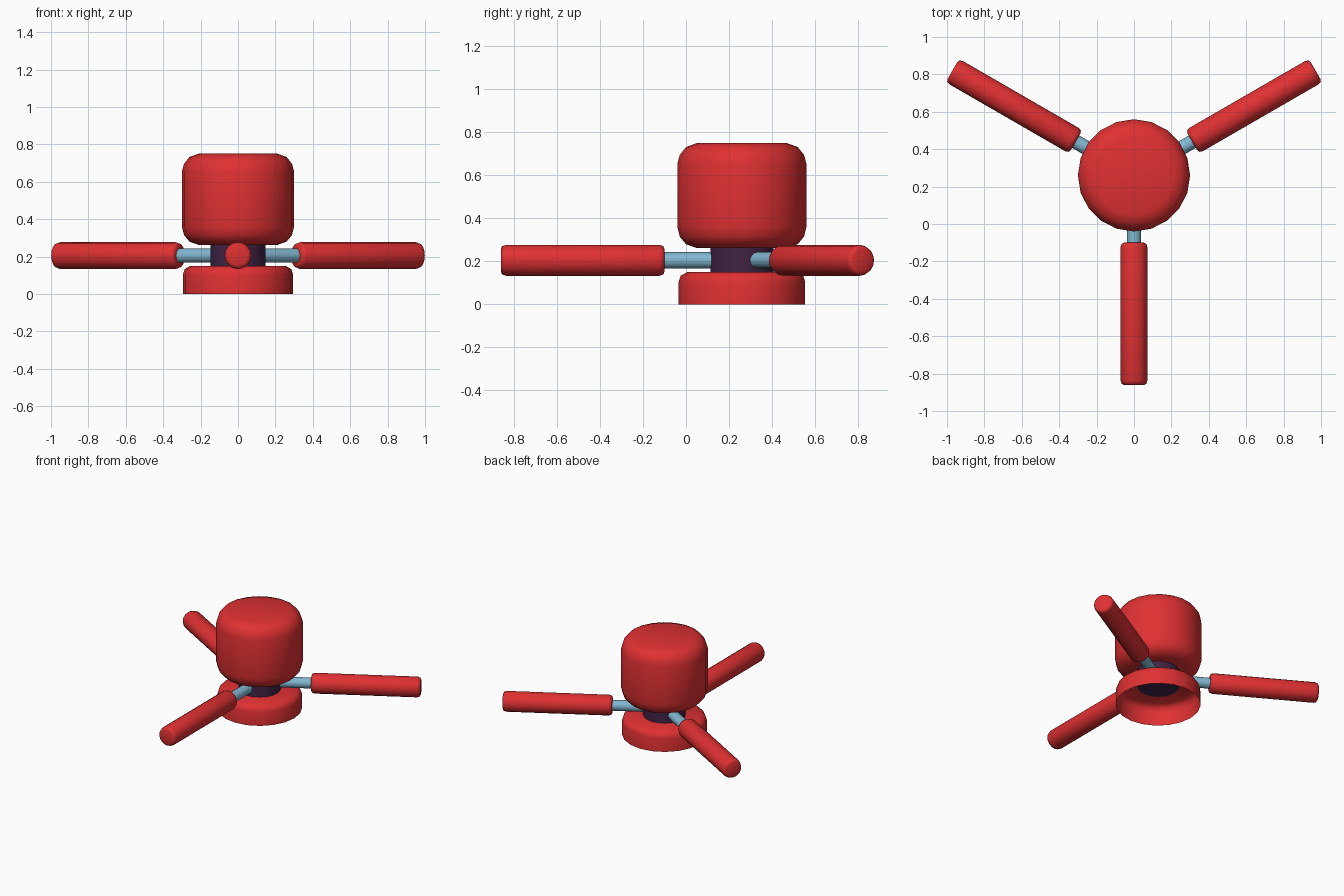
import bpy, bmesh, math
from mathutils import Matrix, Vector

if "Cube" in bpy.data.objects:
    bpy.data.objects.remove(bpy.data.objects["Cube"])

HUB = Vector((0, 0.26, 0))
ARM_Z = 0.205


def material(name, rgb):
    m = bpy.data.materials.new(name)
    m.diffuse_color = (*rgb, 1)
    m.use_nodes = True
    m.node_tree.nodes["Principled BSDF"].inputs["Base Color"].default_value = m.diffuse_color
    return m


RED = material("red", (0.74, 0.03, 0.032))
BLUE = material("light_blue", (0.22, 0.47, 0.63))
PURPLE = material("dark_purple", (0.053, 0.017, 0.058))


def lathe(name, profile, sides, mat, matrix, cap_start=True, cap_end=True):
    """Turn (radius, height) points around local z, bottom to top."""
    bm = bmesh.new()
    rings = [[bm.verts.new((r * math.cos(2 * math.pi * i / sides),
                            r * math.sin(2 * math.pi * i / sides), z))
              for i in range(sides)] for r, z in profile]
    for a, b in zip(rings, rings[1:]):
        for i in range(sides):
            j = (i + 1) % sides
            bm.faces.new((a[i], a[j], b[j], b[i]))
    if cap_start:
        bm.faces.new(rings[0][::-1])
    if cap_end:
        bm.faces.new(rings[-1])
    me = bpy.data.meshes.new(name)
    bm.to_mesh(me)
    bm.free()
    me.materials.append(mat)
    ob = bpy.data.objects.new(name, me)
    bpy.context.collection.objects.link(ob)
    ob.matrix_world = matrix
    bpy.ops.object.select_all(action='DESELECT')
    ob.select_set(True)
    bpy.context.view_layer.objects.active = ob
    bpy.ops.object.shade_smooth_by_angle(angle=math.radians(50))
    return ob


at_hub = Matrix.Translation(HUB)

# Rounded upper drum
lathe("upper_drum", [(0.21, 0.262), (0.26, 0.28), (0.289, 0.315), (0.30, 0.36),
                     (0.30, 0.655), (0.289, 0.695), (0.26, 0.732), (0.21, 0.75)],
      20, RED, at_hub)
# Base cup, open underneath
lathe("base_cup", [(0.294, 0), (0.294, 0.105), (0.285, 0.133), (0.255, 0.15)],
      20, RED, at_hub, cap_start=False)
# Core between drum and base
lathe("core", [(0.147, 0.145), (0.147, 0.27)], 20, PURPLE, at_hub)

# Three spokes with grips, pointing front, back right and back left
for label, deg in (("front", -90), ("right", 30), ("left", 150)):
    frame = (Matrix.Translation(HUB + Vector((0, 0, ARM_Z)))
             @ Matrix.Rotation(math.radians(deg), 4, 'Z')
             @ Matrix.Rotation(math.pi / 2, 4, 'Y'))
    lathe(label + "_rod", [(0.038, 0.12), (0.038, 0.40)], 16, BLUE, frame)
    lathe(label + "_grip", [(0.052, 0.36), (0.066, 0.366), (0.072, 0.384),
                            (0.072, 1.097), (0.066, 1.115), (0.052, 1.121)],
          16, RED, frame)
